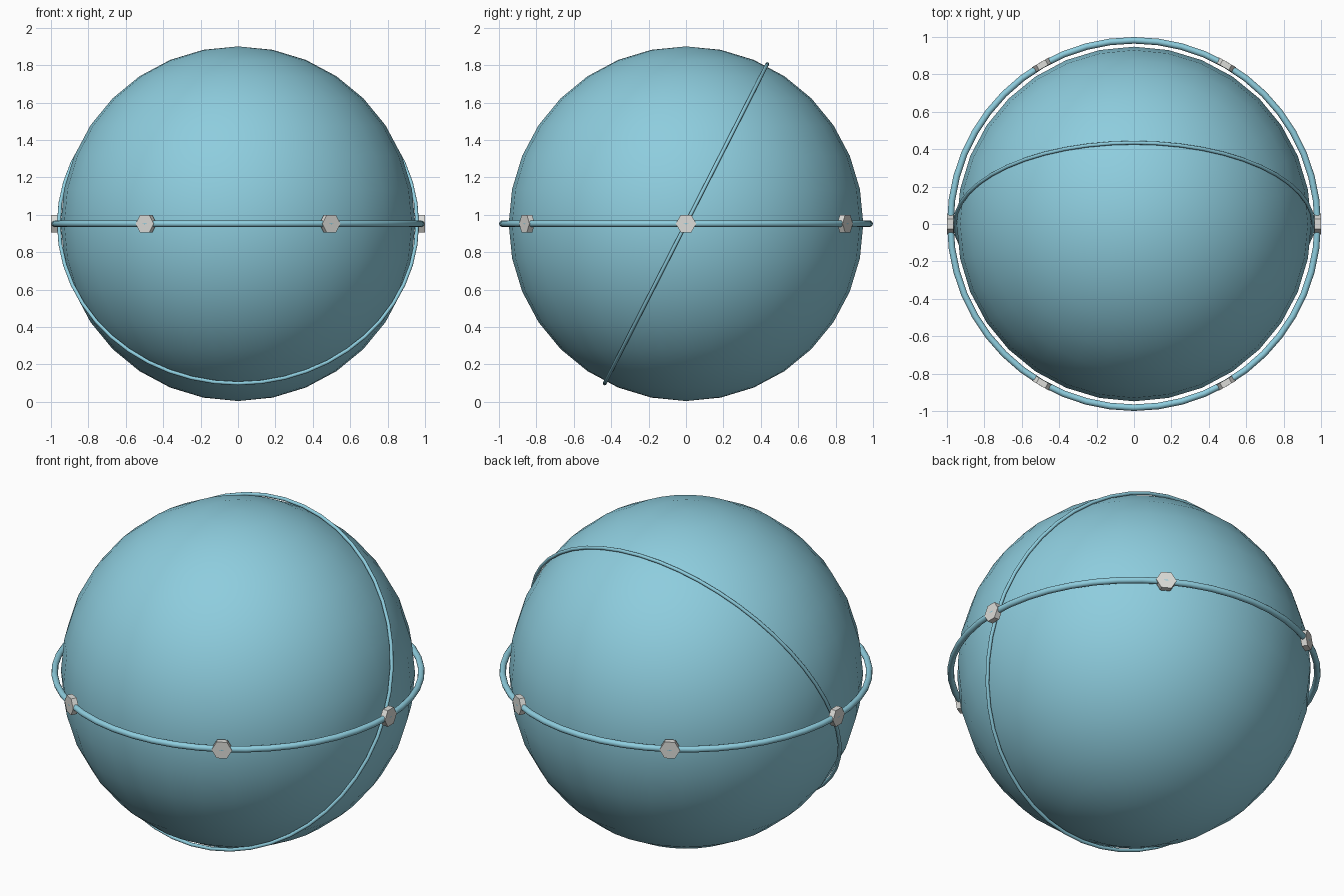
import bpy, math
from mathutils import Matrix, Vector

cube = bpy.data.objects.get("Cube")
if cube:
    bpy.data.objects.remove(cube, do_unlink=True)

CENTRE = Vector((0, 0, 0.952))
RING_RADIUS = 0.982
RING_TUBE = 0.0175


def make_material(name, rgb):
    mat = bpy.data.materials.new(name)
    mat.use_nodes = True
    colour = (*rgb, 1)
    mat.diffuse_color = colour
    mat.node_tree.nodes["Principled BSDF"].inputs["Base Color"].default_value = colour
    return mat


def finish(name, mat, smooth=True):
    obj = bpy.context.object
    obj.name = name
    obj.data.materials.append(mat)
    if smooth:
        bpy.ops.object.shade_smooth_by_angle(angle=math.radians(40))
    return obj


def add_ring(name, radius, tube, tilt, mat):
    bpy.ops.mesh.primitive_torus_add(
        major_radius=radius, minor_radius=tube, major_segments=48,
        minor_segments=12, location=CENTRE, rotation=(tilt, 0, 0))
    return finish(name, mat)


blue = make_material("pale blue", (0.27, 0.61, 0.73))
grey = make_material("light grey", (0.72, 0.72, 0.69))

# Main globe
bpy.ops.mesh.primitive_uv_sphere_add(
    segments=32, ring_count=16, radius=0.948, location=CENTRE)
finish("globe", blue)

# Level ring and thin tilted ring
add_ring("equator_ring", RING_RADIUS, RING_TUBE, 0, blue)
add_ring("tilted_ring", 0.958, 0.01, 1.1, blue)

# Six hexagonal nodes facing outwards, with corners along the ring
for i in range(6):
    turn = Matrix.Rotation(i * math.tau / 6, 4, "Z")
    bpy.ops.mesh.primitive_cylinder_add(vertices=6, radius=0.055, depth=0.033)
    node = finish(f"ring_node_{i + 1}", grey, smooth=False)
    node.matrix_world = (Matrix.Translation(CENTRE) @ turn
                         @ Matrix.Translation((RING_RADIUS, 0, 0))
                         @ Matrix.Rotation(math.pi / 2, 4, "Y")
                         @ Matrix.Rotation(math.radians(0), 4, "Z"))
